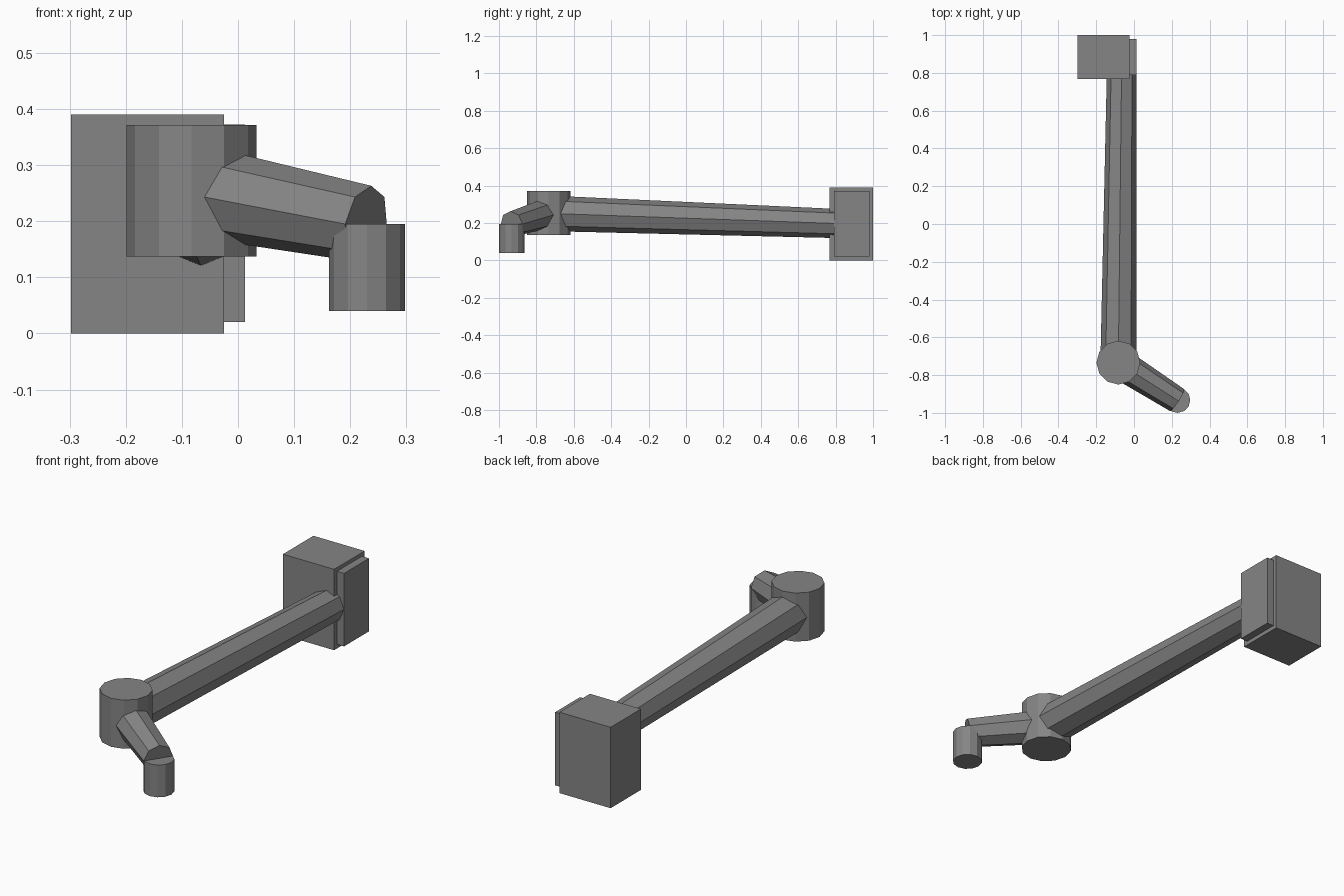
import bpy
from mathutils import Vector

if "Cube" in bpy.data.objects:
    bpy.data.objects.remove(bpy.data.objects["Cube"])

dark = bpy.data.materials.new("dark_grey")
dark.diffuse_color = (0.235, 0.235, 0.235, 1)
dark.use_nodes = True
dark.node_tree.nodes["Principled BSDF"].inputs["Base Color"].default_value = dark.diffuse_color


def finish(name):
    ob = bpy.context.object
    ob.name = name
    ob.data.materials.append(dark)
    return ob


def box(name, lo, hi):
    lo, hi = Vector(lo), Vector(hi)
    bpy.ops.mesh.primitive_cube_add(size=1, location=(lo + hi) / 2)
    finish(name).scale = hi - lo


def upright_cylinder(name, x, y, z0, z1, radius):
    bpy.ops.mesh.primitive_cylinder_add(vertices=12, radius=radius, depth=z1 - z0,
                                        location=(x, y, (z0 + z1) / 2))
    finish(name)


def tapered_arm(name, start, end, r_start, r_end):
    # eight-sided bar with one ridge pointing up
    start, end = Vector(start), Vector(end)
    axis = end - start
    bpy.ops.mesh.primitive_cone_add(vertices=8, radius1=r_start, radius2=r_end,
                                    depth=axis.length, location=(start + end) / 2,
                                    rotation=axis.to_track_quat('Z', 'Y').to_euler())
    finish(name)


# wall mount and its cover plate
box("mount_block", (-0.298, 0.768, 0), (-0.025, 1.0, 0.39))
box("mount_plate", (-0.04, 0.79, 0.02), (0.0125, 0.98, 0.372))

# long arm, elbow joint, short arm and end tip
tapered_arm("long_arm", (-0.065, 0.885, 0.195), (-0.083, -0.734, 0.252), 0.077, 0.095)
upright_cylinder("elbow_joint", -0.083, -0.734, 0.137, 0.371, 0.116)
tapered_arm("short_arm", (-0.083, -0.734, 0.256), (0.228, -0.932, 0.195), 0.083, 0.069)
upright_cylinder("end_tip", 0.23, -0.932, 0.04, 0.195, 0.068)
